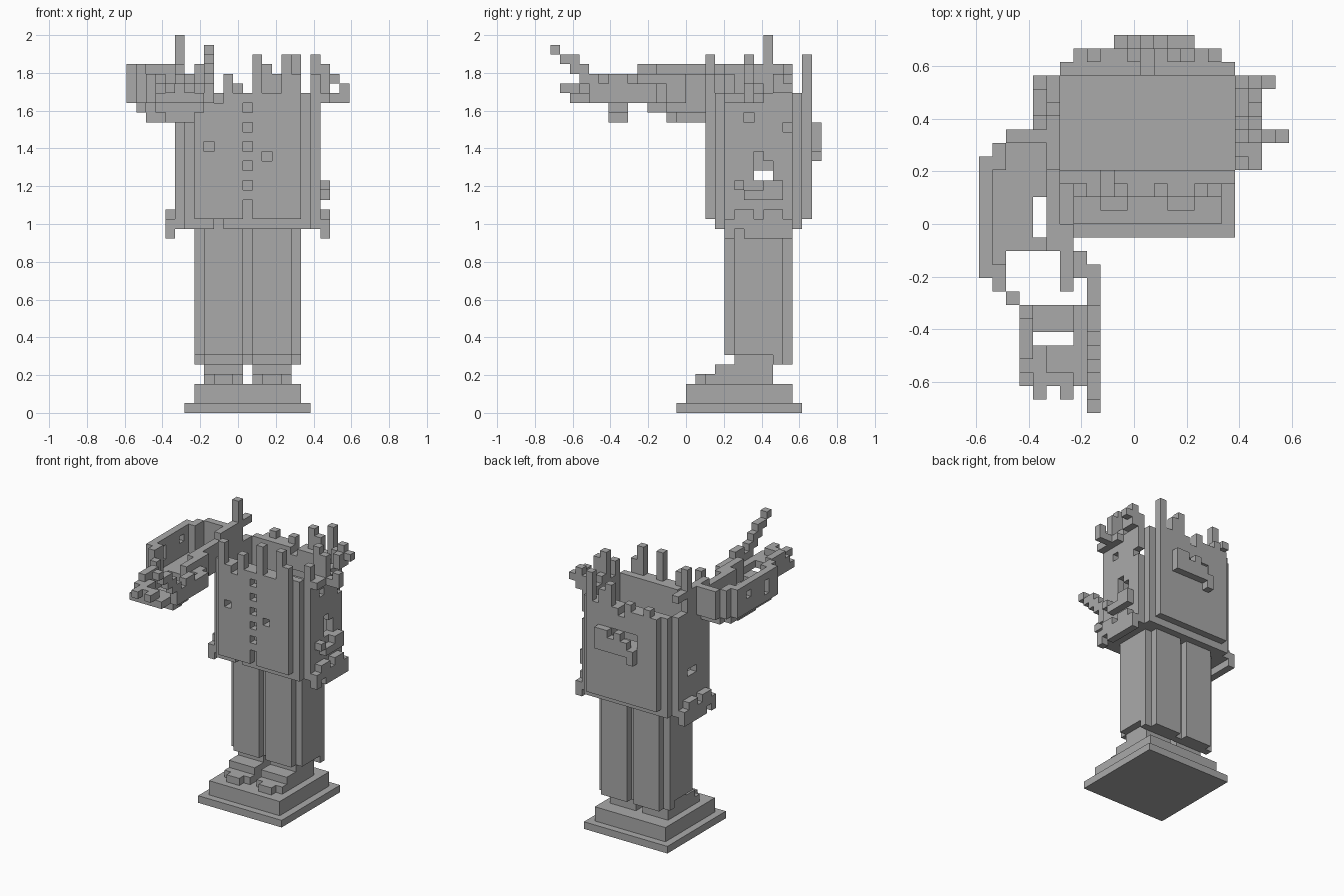
import bpy
import bmesh
import math
from mathutils import Vector

default_cube = bpy.data.objects.get("Cube")
if default_cube:
    bpy.data.objects.remove(default_cube, do_unlink=True)

UNIT = 2 / 39
CENTRE = Vector((11.5, 14, 0))

stone = bpy.data.materials.new("grey_stone")
stone.use_nodes = True
stone.diffuse_color = (0.4, 0.4, 0.4, 1)
stone.node_tree.nodes["Principled BSDF"].inputs["Base Color"].default_value = stone.diffuse_color


def span(value):
    """A single number is one cell; a pair is a start and an end."""
    return range(*value) if isinstance(value, tuple) else range(value, value + 1)


class Part:
    """A block part made of unit cells, skinned with flat faces."""

    def __init__(self, name, origin):
        self.name = name
        self.origin = Vector(origin)
        self.cells = set()

    def block(self, x, y, z):
        return {(i, j, k) for i in span(x) for j in span(y) for k in span(z)}

    def add(self, x, y, z):
        self.cells |= self.block(x, y, z)

    def cut(self, x, y, z):
        self.cells -= self.block(x, y, z)

    def build(self):
        bm = bmesh.new()
        corners = {}

        def vertex(point):
            key = tuple(round(c) for c in point)
            if key not in corners:
                corners[key] = bm.verts.new((Vector(key) + self.origin - CENTRE) * UNIT)
            return corners[key]

        for cell in self.cells:
            for axis in range(3):
                for side in (0, 1):
                    beside = list(cell)
                    beside[axis] += 2 * side - 1
                    if tuple(beside) in self.cells:
                        continue
                    base = Vector(cell)
                    base[axis] += side
                    u, v = Vector(), Vector()
                    u[(axis + 1) % 3] = 1
                    v[(axis + 2) % 3] = 1
                    ring = [base, base + u, base + u + v, base + v]
                    if not side:
                        ring.reverse()
                    bm.faces.new([vertex(p) for p in ring])
        bmesh.ops.dissolve_limit(bm, angle_limit=math.radians(1),
                                 verts=bm.verts, edges=bm.edges)
        mesh = bpy.data.meshes.new(self.name)
        bm.to_mesh(mesh)
        bm.free()
        mesh.materials.append(stone)
        bpy.context.collection.objects.link(bpy.data.objects.new(self.name, mesh))


# Stepped plinth
plinth = Part("plinth", (6, 13, 0))
plinth.add(x=(0, 13), y=(0, 13), z=0)
plinth.add(x=(1, 12), y=(1, 12), z=(1, 3))
plinth.build()

# Pair of stepped shoes
for name, left in (("right_shoe", 8), ("left_shoe", 13)):
    shoe = Part(name, (left, 15, 3))
    shoe.add(x=(0, 4), y=(0, 8), z=0)
    shoe.add(x=(0, 4), y=(2, 8), z=1)
    shoe.add(x=(0, 4), y=(4, 8), z=2)
    shoe.cut(x=0, y=0, z=0)
    shoe.cut(x=3, y=0, z=0)
    shoe.build()

# Trousers with chamfered corners and a groove between the legs
trousers = Part("trousers", (7, 18, 5))
trousers.add(x=(1, 10), y=(0, 7), z=(0, 14))
trousers.add(x=(0, 11), y=(1, 6), z=(0, 14))
trousers.cut(x=(0, 11), y=(0, 5), z=0)
for row in (0, 6):
    trousers.cut(x=5, y=row, z=(0, 14))
trousers.build()

# Coat hem and side pocket flaps
hem = Part("coat_hem", (4, 17, 18))
hem.add(x=(1, 16), y=(1, 8), z=1)
hem.add(x=(2, 15), y=(0, 9), z=1)
hem.cut(x=5, y=0, z=1)
for flap in (0, 16):
    hem.add(x=flap, y=(1, 8), z=(0, 2))
    hem.add(x=flap, y=(2, 4), z=2)
    hem.add(x=flap, y=(5, 7), z=2)
    hem.cut(x=flap, y=2, z=0)
hem.build()

# Hollow coat with stepped corners
coat = Part("coat", (5, 16, 20))
coat.add(x=(2, 13), y=(0, 11), z=(0, 13))
coat.add(x=(1, 14), y=(1, 10), z=(0, 13))
coat.add(x=(0, 15), y=(2, 9), z=(0, 13))
coat.cut(x=(1, 14), y=(2, 9), z=(0, 13))

# Buttonholes and small holes in the front
for height in range(3, 13, 2):
    coat.cut(x=7, y=0, z=height)
coat.cut(x=7, y=0, z=(0, 2))
coat.cut(x=3, y=(0, 2), z=7)
coat.cut(x=9, y=(0, 2), z=6)

# Broken openings in the sides and back
for wall in (0, 14):
    coat.cut(x=wall, y=(5, 7), z=4)
coat.cut(x=14, y=5, z=(5, 7))
coat.cut(x=14, y=6, z=5)
coat.cut(x=14, y=4, z=10)
coat.cut(x=14, y=8, z=9)
coat.cut(x=(5, 11), y=(9, 11), z=(8, 10))

# Raised shoulder on the arm side, with its tall spike
coat.add(x=0, y=(1, 8), z=(13, 15))
coat.add(x=0, y=(2, 9), z=15)
coat.cut(x=0, y=7, z=(13, 15))
coat.add(x=0, y=6, z=(16, 19))

# Ragged rim: column position and rise above the coat
for column, rise in ((2, 3), (5, 2), (8, 4), (11, 4), (12, 2)):
    coat.add(x=column, y=0, z=(13, 13 + rise))
for column, rise in ((3, 1), (6, 1), (9, 3), (10, 2), (12, 4)):
    coat.add(x=column, y=10, z=(13, 13 + rise))
for row, rise in ((2, 2), (4, 4), (5, 1), (8, 2)):
    coat.add(x=14, y=row, z=(13, 13 + rise))
coat.cut(x=4, y=(0, 2), z=12)
coat.cut(x=7, y=(9, 11), z=12)
coat.build()

# Torn patch standing off the back
patch = Part("back_patch", (10, 27, 26))
patch.add(x=(1, 6), y=0, z=(1, 3))
patch.add(x=0, y=0, z=(0, 2))
patch.add(x=(4, 6), y=0, z=3)
patch.add(x=2, y=0, z=3)
patch.build()

# Torn pieces beside the side opening
shreds = Part("side_shreds", (20, 18, 22))
shreds.add(x=0, y=(2, 6), z=0)
shreds.add(x=0, y=1, z=1)
shreds.add(x=0, y=(4, 6), z=1)
shreds.build()

# Remains of the missing shoulder
stump = Part("shoulder_stump", (20, 18, 32))
stump.add(x=0, y=(0, 4), z=0)
stump.add(x=0, y=(5, 7), z=(1, 3))
stump.add(x=0, y=2, z=(0, 4))
stump.add(x=(1, 3), y=2, z=0)
stump.add(x=2, y=2, z=1)
stump.add(x=1, y=6, z=2)
stump.add(x=0, y=6, z=3)
stump.build()

# Open sleeve bending forward from the shoulder
sleeve = Part("raised_sleeve", (0, 8, 30))
sleeve.add(x=0, y=(2, 11), z=(2, 6))
sleeve.add(x=1, y=(1, 3), z=(2, 6))
sleeve.add(x=1, y=(2, 11), z=1)
sleeve.add(x=1, y=(10, 12), z=(2, 6))
sleeve.add(x=2, y=0, z=(2, 5))
sleeve.add(x=(2, 5), y=(4, 8), z=0)
sleeve.add(x=(2, 6), y=(4, 12), z=1)
sleeve.cut(x=4, y=(5, 8), z=(0, 2))
sleeve.add(x=(2, 5), y=12, z=(2, 6))
sleeve.add(x=5, y=(4, 10), z=(2, 5))
sleeve.add(x=6, y=(1, 6), z=(2, 5))
sleeve.add(x=7, y=(2, 4), z=(2, 4))
sleeve.cut(x=0, y=4, z=(3, 5))
sleeve.cut(x=0, y=8, z=4)
sleeve.build()

# Broken hand: palm plates, side walls and fingers
hand = Part("broken_hand", (3, 0, 30))
hand.add(x=(0, 5), y=(6, 8), z=1)
hand.add(x=(1, 4), y=(6, 8), z=0)
hand.add(x=(0, 5), y=(2, 5), z=2)
hand.add(x=0, y=(3, 8), z=(2, 4))
hand.add(x=4, y=(3, 8), z=2)
hand.add(x=5, y=(4, 11), z=(2, 4))
hand.add(x=5, y=(6, 8), z=4)
hand.add(x=(0, 2), y=(3, 5), z=3)
hand.add(x=0, y=(4, 7), z=4)
hand.add(x=2, y=2, z=3)
for finger in (1, 3):
    hand.add(x=finger, y=(1, 3), z=3)
hand.add(x=5, y=(3, 5), z=4)
hand.add(x=5, y=(2, 4), z=5)
hand.add(x=5, y=(1, 3), z=6)
hand.add(x=5, y=0, z=7)
hand.build()
